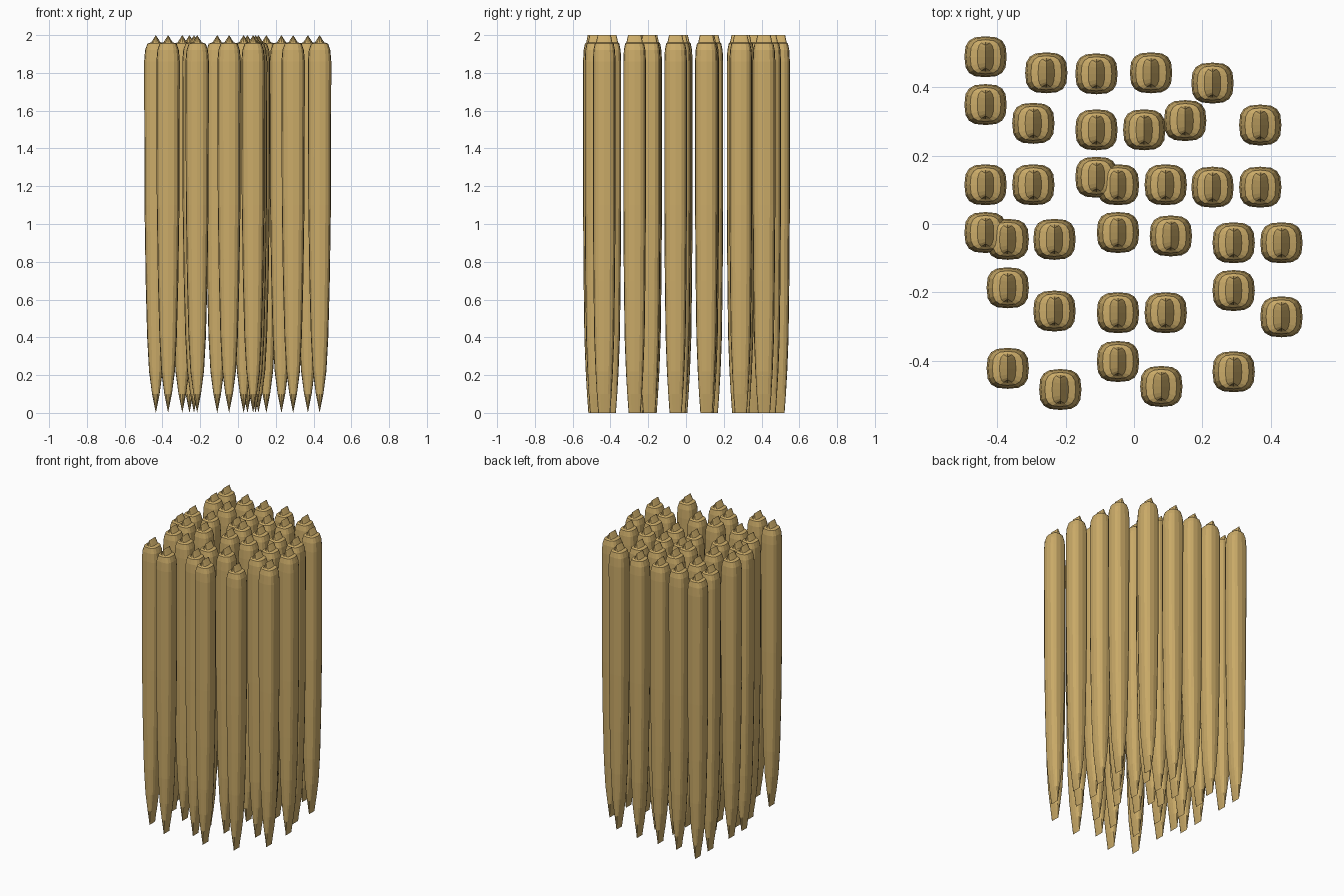
import bpy
import bmesh
from math import cos, sin, pi, copysign

default_cube = bpy.data.objects.get("Cube")
if default_cube:
    bpy.data.objects.remove(default_cube, do_unlink=True)

# Single wood colour
wood = bpy.data.materials.new("tan_wood")
wood.use_nodes = True
colour = (0.60, 0.41, 0.14, 1)
wood.diffuse_color = colour
shader = next(n for n in wood.node_tree.nodes if n.type == "BSDF_PRINCIPLED")
shader.inputs["Base Color"].default_value = colour
shader.inputs["Roughness"].default_value = 0.8

SIDES = 16

# Stake profile: height, half width, half depth.
# Zero width makes the chisel edge below and the ridge on top.
PROFILE = [
    (0, 0, .032),
    (.1, .02, .039),
    (.22, .036, .046),
    (.4, .046, .053),
    (.7, .054, .057),
    (1.1, .06, .06),
    (1.86, .062, .06),
    (1.92, .057, .057),
    (1.955, .045, .05),
    (1.962, .024, .043),
    (2, 0, .035),
]


def rounded(value):
    """Push a circle coordinate out towards a rounded square."""
    return copysign(abs(value) ** 0.7, value) if abs(value) > 1e-6 else 0.0


def make_stake_mesh():
    bm = bmesh.new()
    rings = []
    for z, half_x, half_y in PROFILE:
        ring = []
        for i in range(SIDES):
            angle = 2 * pi * i / SIDES
            ring.append(bm.verts.new((half_x * rounded(cos(angle)),
                                      half_y * rounded(sin(angle)), z)))
        rings.append(ring)
    for low, high in zip(rings, rings[1:]):
        for i in range(SIDES):
            j = (i + 1) % SIDES
            bm.faces.new((low[i], low[j], high[j], high[i]))
    # Weld the two flat rings into closed edges
    bmesh.ops.remove_doubles(bm, verts=bm.verts[:], dist=1e-5)
    bmesh.ops.recalc_face_normals(bm, faces=bm.faces[:])
    mesh = bpy.data.meshes.new("stake")
    bm.to_mesh(mesh)
    bm.free()
    mesh.materials.append(wood)
    return mesh


# Stake rows from back to front: centres in thousandths
ROWS = [
    [(-435, 490), (-257, 443), (-110, 440), (50, 443), (230, 413)],
    [(-435, 350), (-295, 295), (-110, 276), (30, 276), (150, 303), (370, 290)],
    [(-435, 115), (-295, 115), (-110, 137), (-47, 115), (93, 115),
     (230, 108), (370, 108)],
    [(-435, -25), (-370, -45), (-233, -45), (-47, -25), (108, -35),
     (292, -55), (432, -55)],
    [(-370, -187), (-233, -255), (-47, -260), (93, -260), (292, -195),
     (432, -272)],
    [(-370, -423), (-216, -485), (-47, -403), (80, -476), (292, -433)],
]

stake_mesh = make_stake_mesh()
for row_number, row in enumerate(ROWS, 1):
    for stake_number, (x, y) in enumerate(row, 1):
        name = f"stake_row_{row_number}_number_{stake_number}"
        stake = bpy.data.objects.new(name, stake_mesh)
        stake.location = (x / 1000, y / 1000, 0)
        bpy.context.collection.objects.link(stake)
